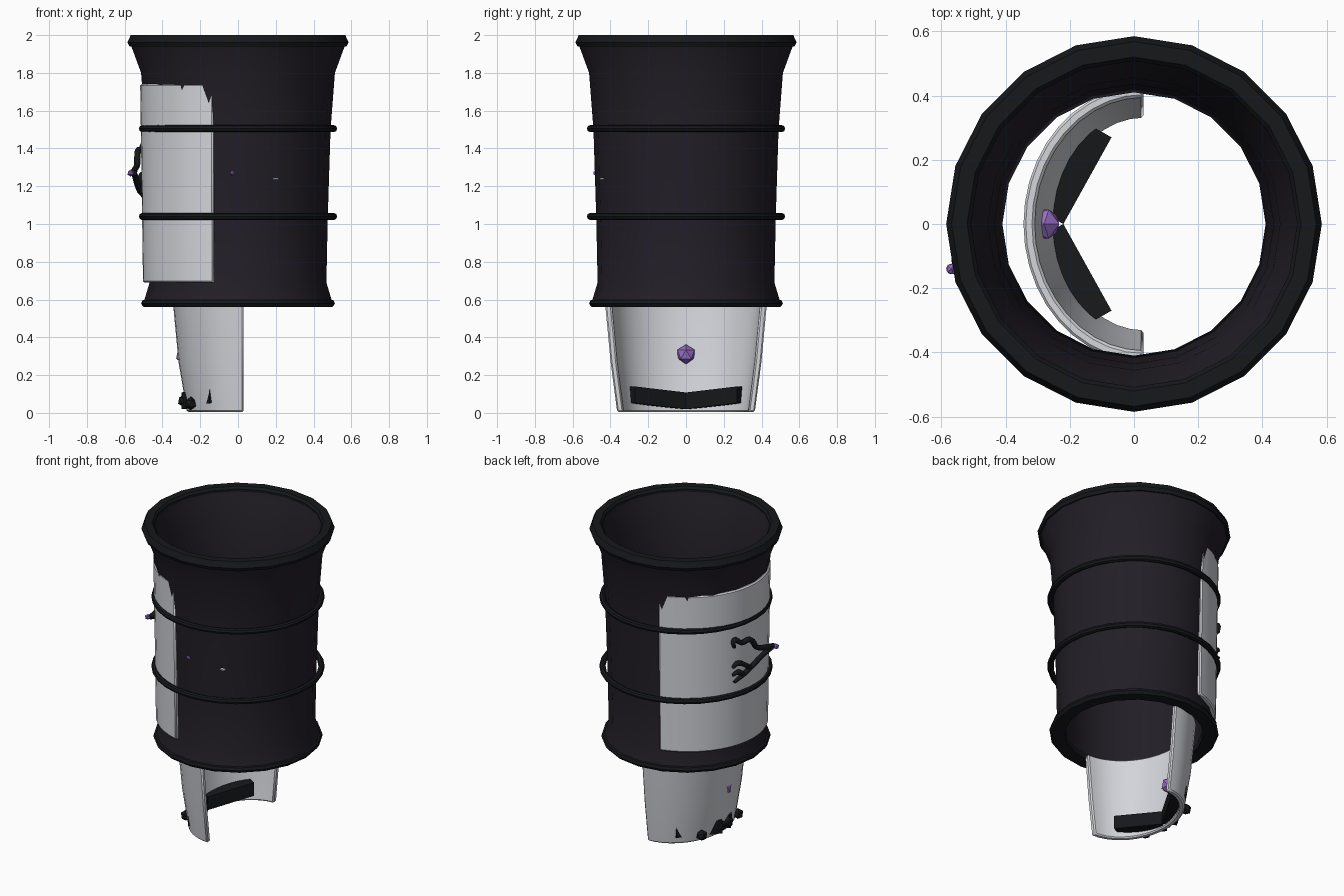
import bpy, bmesh, math
from mathutils import Vector, Matrix

if "Cube" in bpy.data.objects:
    bpy.data.objects.remove(bpy.data.objects["Cube"])


def material(name, rgb):
    m = bpy.data.materials.new(name)
    m.diffuse_color = (*rgb, 1)
    m.use_nodes = True
    m.node_tree.nodes["Principled BSDF"].inputs["Base Color"].default_value = m.diffuse_color
    return m


CLOTH = material("dark_cloth", (0.016, 0.013, 0.02))
BLACK = material("black_trim", (0.008, 0.009, 0.011))
WHITE = material("pale_plate", (0.66, 0.67, 0.71))
PURPLE = material("purple_gem", (0.3, 0.15, 0.55))


def finish(bm, name, mat, angle=None):
    bmesh.ops.recalc_face_normals(bm, faces=bm.faces)
    me = bpy.data.meshes.new(name)
    bm.to_mesh(me)
    bm.free()
    ob = bpy.data.objects.new(name, me)
    bpy.context.collection.objects.link(ob)
    me.materials.append(mat)
    if angle:
        bpy.ops.object.select_all(action='DESELECT')
        ob.select_set(True)
        bpy.context.view_layer.objects.active = ob
        bpy.ops.object.shade_smooth_by_angle(angle=math.radians(angle))
    return ob


def lathe(name, profile, mat, sides=20):
    """Revolve a closed (radius, z) profile about z."""
    bm = bmesh.new()
    rings = []
    for i in range(sides):
        a = 2 * math.pi * i / sides
        rings.append([bm.verts.new((r * math.cos(a), r * math.sin(a), z)) for r, z in profile])
    n = len(profile)
    for i in range(sides):
        p, q = rings[i], rings[(i + 1) % sides]
        for j in range(n):
            k = (j + 1) % n
            bm.faces.new((p[j], q[j], q[k], p[k]))
    return finish(bm, name, mat, 30)


def curved_plate(name, levels, thick, cx, a0, a1, steps=20):
    """Bent shell; each level is (x radius, y radius, z)."""
    bm = bmesh.new()
    loop = [(rx, ry, z) for rx, ry, z in levels]
    loop += [(rx - thick, ry - thick, z) for rx, ry, z in reversed(levels)]
    cols = []
    for i in range(steps + 1):
        a = math.radians(a0 + (a1 - a0) * i / steps)
        cols.append([bm.verts.new((cx + rx * math.cos(a), ry * math.sin(a), z)) for rx, ry, z in loop])
    n = len(loop)
    for p, q in zip(cols, cols[1:]):
        for j in range(n):
            k = (j + 1) % n
            bm.faces.new((p[j], q[j], q[k], p[k]))
    bm.faces.new(cols[0])
    bm.faces.new(cols[-1])
    ob = finish(bm, name, WHITE, 30)
    bev = ob.modifiers.new("edge", 'BEVEL')
    bev.width = 0.008
    bev.limit_method = 'ANGLE'
    bev.angle_limit = math.radians(40)
    return ob


def ball(name, loc, radius, mat):
    bm = bmesh.new()
    bmesh.ops.create_icosphere(bm, subdivisions=1, radius=radius, matrix=Matrix.Translation(loc))
    return finish(bm, name, mat)


# sleeve body with inner lining
lathe("sleeve", [(0.50, 0.575), (0.495, 0.60), (0.468, 0.69), (0.475, 1.03), (0.49, 1.5),
                 (0.513, 1.80), (0.568, 1.95), (0.51, 1.97), (0.50, 1.93), (0.455, 1.79),
                 (0.435, 1.5), (0.41, 0.70), (0.42, 0.575)], CLOTH)

# rims at both ends
lathe("top_rim", [(0.575, 1.94), (0.585, 1.962), (0.568, 2.0), (0.52, 2.0), (0.508, 1.985), (0.512, 1.945)], BLACK)
lathe("bottom_rim", [(0.50, 0.56), (0.513, 0.578), (0.507, 0.595), (0.49, 0.60), (0.415, 0.60), (0.42, 0.565)], BLACK)

# two strap rings
for name, z in (("lower_strap", 1.04), ("upper_strap", 1.505)):
    t = 0.019
    lathe(name, [(0.506 + t * math.cos(k * math.pi / 4), z + t * math.sin(k * math.pi / 4))
                 for k in range(8)], BLACK, 32)

# armour plates
curved_plate("outer_plate", [(0.503, 0.486, 0.69), (0.51, 0.492, 1.2), (0.518, 0.502, 1.74)], 0.045, 0, 105, 255)
curved_plate("hand_plate", [(0.30, 0.365, 0.005), (0.345, 0.40, 0.27), (0.375, 0.43, 0.59)], 0.035, 0.03, 90, 270)

# angled bars inside the hand plate, their corners piercing it
for s, side in ((1, "back"), (-1, "front")):
    bm = bmesh.new()
    along = Vector((0.15, 0.27 * s, 0.032))
    out = Vector((-0.87, 0.485 * s, 0)) * 0.092
    up = Vector((0, 0, 0.088))
    start = Vector((-0.22, 0, 0.02))
    for i in (0, 1):
        for j in (0, 1):
            for k in (0, 1):
                bm.verts.new(start + along * i + out * j + up * k)
    bmesh.ops.convex_hull(bm, input=bm.verts)
    finish(bm, side + "_knuckle_bar", BLACK)
    ball(side + "_stud", (-0.25, 0.19 * s, 0.05), 0.036, BLACK)
    ball(side + "_centre_stud", (-0.285, 0.035 * s, 0.065), 0.036, BLACK)

# gems
ball("hand_gem", (-0.28, 0, 0.31), 0.053, PURPLE)
ball("outer_gem", (-0.568, -0.14, 1.27), 0.019, PURPLE)
ball("sleeve_bead", (-0.03, -0.478, 1.27), 0.014, PURPLE)

# pale sliver poking through the sleeve
bm = bmesh.new()
bmesh.ops.create_cube(bm, size=1, matrix=Matrix.Translation((0.2, -0.445, 1.24)) @ Matrix.Diagonal((0.03, 0.02, 0.008, 1)))
finish(bm, "sleeve_sliver", WHITE)

# branching vine ornament laid on the outer plate: (y, z) paths
paths = {
    "vine_upper": [(-0.14, 1.27), (-0.06, 1.29), (0.01, 1.31), (0.08, 1.39), (0.15, 1.39), (0.2, 1.42), (0.2, 1.37)],
    "vine_lower": [(-0.12, 1.27), (-0.04, 1.25), (0.05, 1.21), (0.12, 1.18), (0.2, 1.14)],
    "vine_curl": [(0.08, 1.20), (0.13, 1.24), (0.18, 1.26), (0.21, 1.24)],
    "vine_tip": [(0.13, 1.17), (0.17, 1.20), (0.21, 1.19)],
}
for name, pts in paths.items():
    cu = bpy.data.curves.new(name, 'CURVE')
    cu.dimensions = '3D'
    cu.bevel_depth = 0.017
    cu.bevel_resolution = 1
    cu.resolution_u = 4
    cu.use_fill_caps = True
    sp = cu.splines.new('BEZIER')
    sp.bezier_points.add(len(pts) - 1)
    for i, (b, (y, z)) in enumerate(zip(sp.bezier_points, pts)):
        b.co = (-math.sqrt(0.535 ** 2 - y * y) - max(0, -y) * 0.25, y, z)
        b.handle_left_type = b.handle_right_type = 'AUTO'
        b.radius = 0.6 if i == len(pts) - 1 else 1
    cu.materials.append(BLACK)
    bpy.context.collection.objects.link(bpy.data.objects.new(name, cu))
